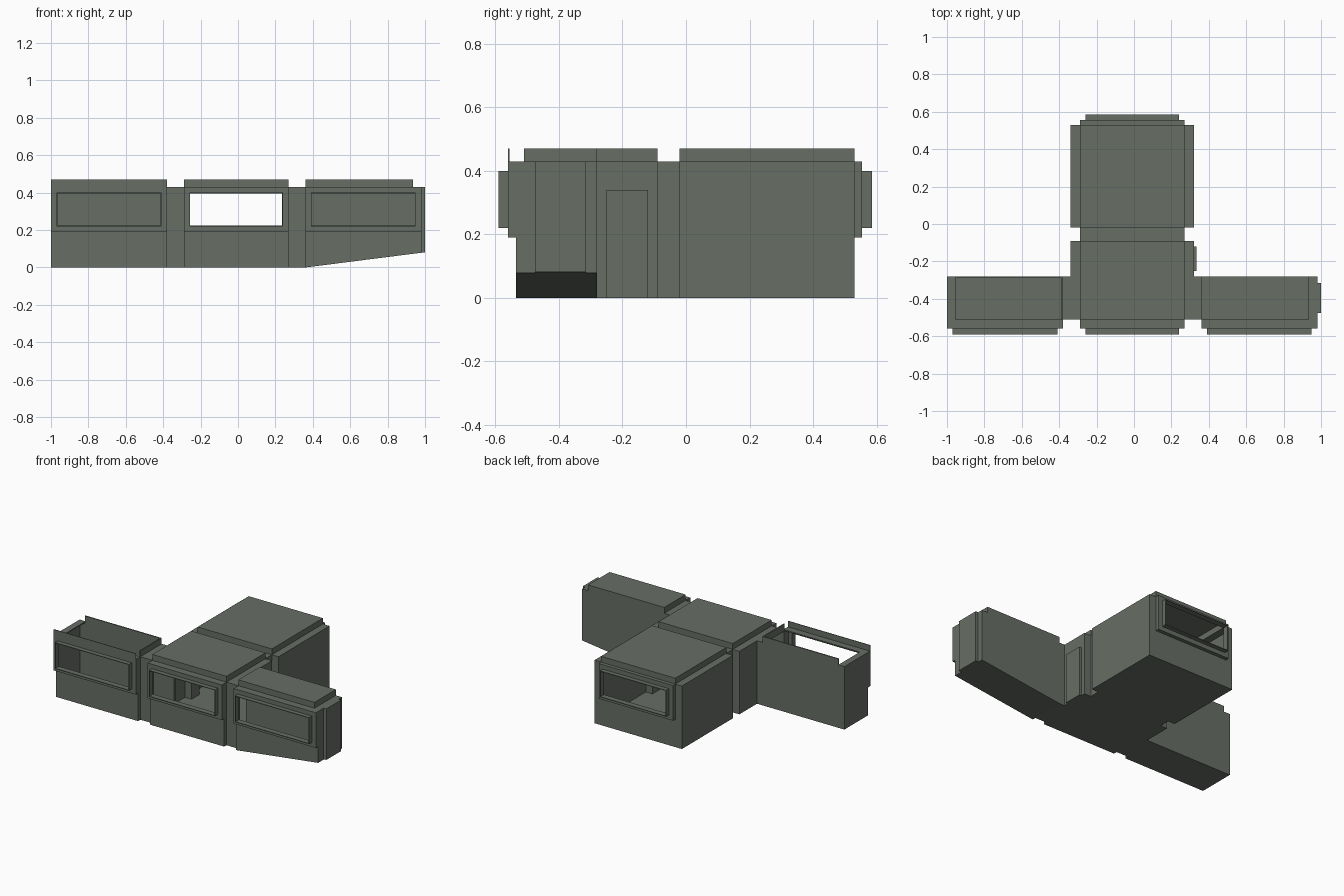
import bpy, bmesh

if "Cube" in bpy.data.objects:
    bpy.data.objects.remove(bpy.data.objects["Cube"], do_unlink=True)

mat = bpy.data.materials.new("grey_green")
mat.use_nodes = True
COLOR = (0.135, 0.155, 0.13, 1)
mat.diffuse_color = COLOR
mat.node_tree.nodes["Principled BSDF"].inputs["Base Color"].default_value = COLOR

T = 0.008                  # wall thickness
TOP, ROOF = 0.43, 0.47     # wall top and raised roof top
LOW, HIGH = 0.19, TOP      # window bay heights
parts, cutters = [], []


def box(name, x, y, z, group=parts, keel=False):
    """Box from ranges; keel raises the underside towards the tip."""
    bm = bmesh.new()
    bmesh.ops.create_cube(bm, size=1)
    for v in bm.verts:
        low = v.co.z < 0
        v.co = [r[0] if c < 0 else r[1] for c, r in zip(v.co, (x, y, z))]
        if keel and low:
            v.co.z += max(0, v.co.x - 0.36) * 0.127
    me = bpy.data.meshes.new(name)
    bm.to_mesh(me)
    bm.free()
    me.materials.append(mat)
    ob = bpy.data.objects.new(name, me)
    bpy.context.collection.objects.link(ob)
    group.append((ob, (x, y, z)))
    return ob


def hollow(x, y, z, keel=False):
    cut = box("cutter", x, y, z, cutters, keel)
    cut.hide_render = True


def window_bay(name, x, wall, out):
    """Projecting bay with a thin window surround; out is the y direction."""
    def span(a, b):
        return tuple(sorted((wall + out * a, wall + out * b)))
    box(name + "_bay", x, span(0, 0.025), (LOW, HIGH))
    box(name + "_window_surround", (x[0] + 0.03, x[1] - 0.03),
        span(0.025, 0.055), (LOW + 0.03, HIGH - 0.03))
    hollow((x[0] + T, x[1] - T), span(-0.05, 0.025 - T), (LOW + T, HIGH - T))
    hollow((x[0] + 0.034, x[1] - 0.034), span(-0.05, 0.08),
           (LOW + 0.034, HIGH - 0.034))


WALL = (0, TOP)
INNER = (T, TOP - T)
CAP = (TOP, ROOF)
CAP_IN = (0.3, ROOF - T)
NARROW, WIDE = (-0.29, 0.27), (-0.34, 0.32)
NARROW_IN, WIDE_IN = (-0.282, 0.262), (-0.332, 0.312)

# Central spine
box("front_room", NARROW, (-0.535, -0.28), WALL)
box("middle_room", WIDE, (-0.28, -0.09), WALL)
box("neck", NARROW, (-0.09, -0.02), WALL)
box("back_room", WIDE, (-0.02, 0.53), WALL)
box("front_roof", NARROW, (-0.51, -0.09), CAP)
box("back_roof", NARROW, (-0.02, 0.53), CAP)
hollow(NARROW_IN, (-0.527, 0.522), INNER)
hollow(WIDE_IN, (-0.272, -0.098), INNER)
hollow(WIDE_IN, (-0.012, 0.522), INNER)
hollow(NARROW_IN, (-0.502, -0.098), CAP_IN)
hollow(NARROW_IN, (-0.012, 0.522), CAP_IN)

# Wings and the passages that join them to the spine
box("right_passage", (-0.38, -0.29), (-0.51, -0.28), WALL)
box("left_passage", (0.27, 0.36), (-0.51, -0.28), WALL)
hollow((-0.5, 0.4), (-0.502, -0.288), INNER)
box("right_wing", (-1, -0.38), (-0.535, -0.28), WALL)
hollow((-0.992, -0.388), (-0.527, -0.288), INNER)
box("left_wing", (0.36, 0.98), (-0.535, -0.28), WALL, keel=True)
hollow((0.368, 0.972), (-0.527, -0.288), INNER, keel=True)
box("left_wing_roof", (0.36, 0.935), (-0.51, -0.28), CAP)
hollow((0.368, 0.927), (-0.502, -0.288), CAP_IN)

# Open roof of the right wing with its upstand walls
hollow((-0.955, -0.388), (-0.51, -0.288), (0.3, 0.5))
box("right_wing_front_lip", (-1, -0.38), (-0.56, -0.556), CAP)
box("right_wing_back_lip", (-0.955, -0.38), (-0.288, -0.28), CAP)
box("right_wing_inner_lip", (-0.388, -0.38), (-0.51, -0.28), CAP)

# Window bays
window_bay("front", NARROW, -0.535, -1)
window_bay("back", NARROW, 0.53, 1)
window_bay("right_wing", (-1, -0.38), -0.535, -1)
window_bay("left_wing", (0.36, 0.98), -0.535, -1)

# Door and end hatch
box("side_door", (0.32, 0.335), (-0.25, -0.12), (0, 0.34))
box("end_hatch", (0.98, 1), (-0.475, -0.315), WALL, keel=True)


def overlaps(a, b):
    return all(p[0] < q[1] and q[0] < p[1] for p, q in zip(a, b))


# Carve the rooms and openings, then drop the cutters
for ob, ext in parts:
    for cut, cut_ext in cutters:
        if overlaps(ext, cut_ext):
            mod = ob.modifiers.new("carve", 'BOOLEAN')
            mod.operation = 'DIFFERENCE'
            mod.solver = 'EXACT'
            mod.object = cut
graph = bpy.context.evaluated_depsgraph_get()
graph.update()
for ob, _ in parts:
    carved = bpy.data.meshes.new_from_object(ob.evaluated_get(graph))
    ob.modifiers.clear()
    ob.data = carved
for cut, _ in cutters:
    bpy.data.objects.remove(cut, do_unlink=True)
